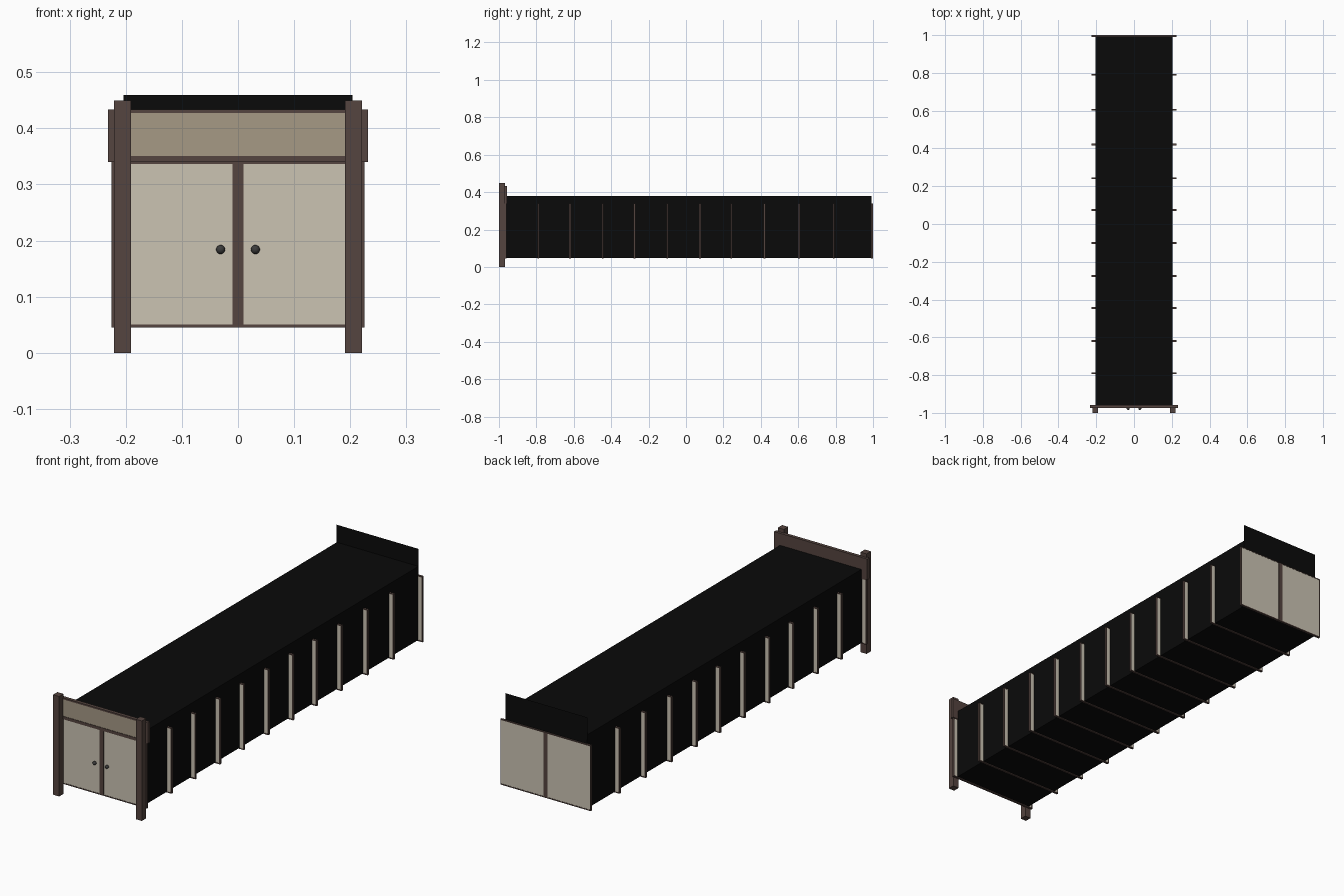
import bpy, bmesh, math
from mathutils import Matrix, Vector

if "Cube" in bpy.data.objects:
    bpy.data.objects.remove(bpy.data.objects["Cube"])


def material(name, rgb):
    m = bpy.data.materials.new(name)
    m.diffuse_color = (*rgb, 1)
    m.use_nodes = True
    m.node_tree.nodes["Principled BSDF"].inputs["Base Color"].default_value = m.diffuse_color
    return m


BROWN = material("dark_wood", (0.09, 0.058, 0.05))
BEIGE = material("door_cream", (0.60, 0.55, 0.45))
TAN = material("drawer_tan", (0.38, 0.32, 0.235))
BLACK = material("black_shell", (0.003, 0.003, 0.003))
GREY = material("knob_grey", (0.045, 0.045, 0.045))


def boxes(name, mat, spans):
    """One object from boxes given as (x0, x1, y0, y1, z0, z1)."""
    bm = bmesh.new()
    for x0, x1, y0, y1, z0, z1 in spans:
        c = Vector((x0 + x1, y0 + y1, z0 + z1)) / 2
        s = Matrix.Diagonal((x1 - x0, y1 - y0, z1 - z0, 1))
        bmesh.ops.create_cube(bm, size=1, matrix=Matrix.Translation(c) @ s)
    return finish(name, mat, bm)


def finish(name, mat, bm):
    me = bpy.data.meshes.new(name)
    bm.to_mesh(me)
    bm.free()
    me.materials.append(mat)
    ob = bpy.data.objects.new(name, me)
    bpy.context.collection.objects.link(ob)
    return ob


def border(w, y0, y1, z0, z1, side, bottom, top):
    """Four strips of a rectangular frame."""
    return [(-w, w, y0, y1, z0, z0 + bottom), (-w, w, y0, y1, z1 - top, z1),
            (-w, -w + side, y0, y1, z0 + bottom, z1 - top),
            (w - side, w, y0, y1, z0 + bottom, z1 - top)]


# long black shell and the thin upright board at its back
boxes("long_body", BLACK, [(-0.203, 0.203, -0.963, 0.993, 0.049, 0.38)])
bm = bmesh.new()
bm.faces.new([bm.verts.new(p) for p in
              ((-0.204, 0.993, 0.36), (0.204, 0.993, 0.36),
               (0.204, 0.993, 0.459), (-0.204, 0.993, 0.459))])
finish("back_board", BLACK, bm)

# row of framed double-door panels along the body
centres = [-0.965, -0.79, -0.62, -0.445, -0.275, -0.10,
           0.075, 0.242, 0.42, 0.605, 0.79, 0.995]
for i, y in enumerate(centres):
    boxes(f"door_panel_{i}", BEIGE,
          [(-0.222, 0.222, y - 0.004, y + 0.004, 0.049, 0.337)])
    boxes(f"door_frame_{i}", BROWN,
          border(0.225, y - 0.005, y + 0.005, 0.045, 0.34, 0.004, 0.005, 0.004)
          + [(-0.01, 0.01, y - 0.005, y + 0.005, 0.05, 0.336)])

# front posts
for side, x in (("left", -0.206), ("right", 0.206)):
    boxes(f"{side}_post", BROWN, [(x - 0.015, x + 0.015, -1, -0.969, 0, 0.45)])

# drawer rail across the top of the front
boxes("drawer_frame", BROWN,
      border(0.232, -0.973, -0.958, 0.34, 0.434, 0.02, 0.011, 0.007)
      + [(-0.212, 0.212, -0.964, -0.958, 0.351, 0.427)])
boxes("drawer_front", TAN, [(-0.212, 0.212, -0.971, -0.964, 0.351, 0.427)])

# door knobs
for side, x in (("left", -0.031), ("right", 0.031)):
    bm = bmesh.new()
    bmesh.ops.create_uvsphere(bm, u_segments=16, v_segments=10, radius=0.008,
                              matrix=Matrix.Translation((x, -0.977, 0.184)))
    for f in bm.faces:
        f.smooth = True
    finish(f"{side}_knob", GREY, bm)
